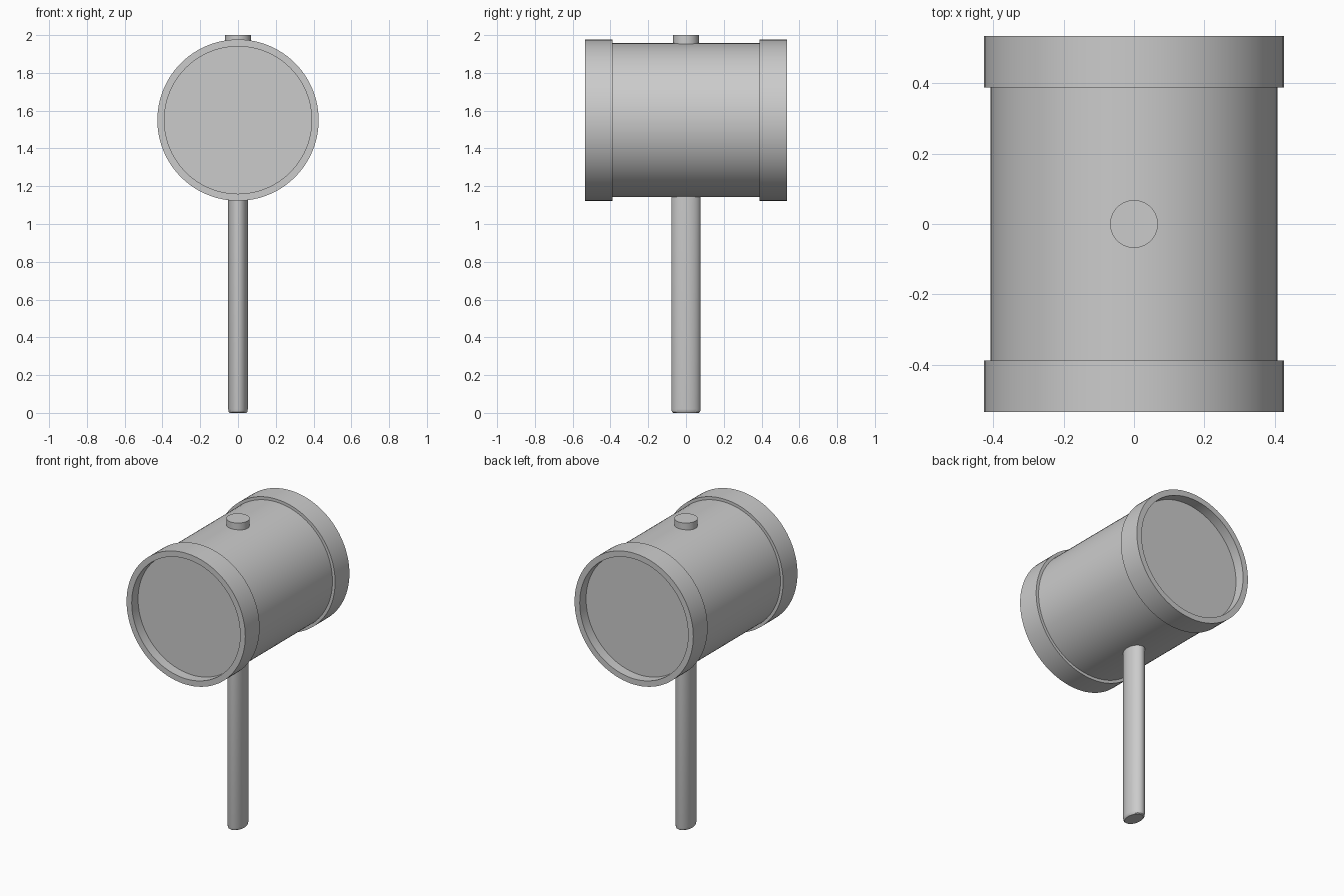
import bpy, bmesh, math

cube = bpy.data.objects.get("Cube")
if cube:
    bpy.data.objects.remove(cube, do_unlink=True)

grey = bpy.data.materials.new("plain grey")
grey.use_nodes = True
grey.diffuse_color = (0.6, 0.6, 0.6, 1)
grey.node_tree.nodes["Principled BSDF"].inputs["Base Color"].default_value = (0.6, 0.6, 0.6, 1)

HEAD_Z = 1.55


def lathe(name, profile, sides, closed=False, stretch=(1, 1), along_y=False, z=0):
    """Spin a (radius, height) profile; radius 0 ends become flat caps."""
    bm = bmesh.new()
    rings = []
    for r, h in profile:
        ring = []
        for i in range(sides):
            a = math.tau * i / sides
            ring.append(bm.verts.new((r * math.cos(a) * stretch[0],
                                      r * math.sin(a) * stretch[1], h)))
        rings.append(ring)
    pairs = list(zip(rings, rings[1:]))
    if closed:
        pairs.append((rings[-1], rings[0]))
    else:
        bm.faces.new(rings[0])
        bm.faces.new(rings[-1])
    for low, high in pairs:
        for i in range(sides):
            j = (i + 1) % sides
            bm.faces.new((low[i], low[j], high[j], high[i]))
    if along_y:
        for v in bm.verts:
            v.co = (v.co.x, v.co.z, v.co.y)
    for v in bm.verts:
        v.co.z += z
    bmesh.ops.recalc_face_normals(bm, faces=bm.faces)
    mesh = bpy.data.meshes.new(name)
    bm.to_mesh(mesh)
    bm.free()
    mesh.materials.append(grey)
    obj = bpy.data.objects.new(name, mesh)
    bpy.context.collection.objects.link(obj)
    bpy.ops.object.select_all(action="DESELECT")
    obj.select_set(True)
    bpy.context.view_layer.objects.active = obj
    bpy.ops.object.shade_smooth_by_angle(angle=math.radians(35))
    return obj


# Barrel-shaped head, its flat ends set back inside the bands
lathe("head_barrel", [(0.408, -0.47), (0.408, 0.47)], 96, along_y=True, z=HEAD_Z)

# Raised band around each end of the head
for name, side in (("front_band", -1), ("back_band", 1)):
    section = [(0.39, 0.388), (0.427, 0.388), (0.427, 0.535), (0.39, 0.535)]
    lathe(name, [(r, side * y) for r, y in section], 96,
          closed=True, along_y=True, z=HEAD_Z)

# Oval handle with a rounded foot
lathe("handle", [(0.86, 0), (0.95, 0.005), (1, 0.02), (1, 1.3)], 48,
      stretch=(0.052, 0.078))

# Round peg end on top of the head
lathe("top_peg", [(0.068, 1.9), (0.068, 2)], 48)
